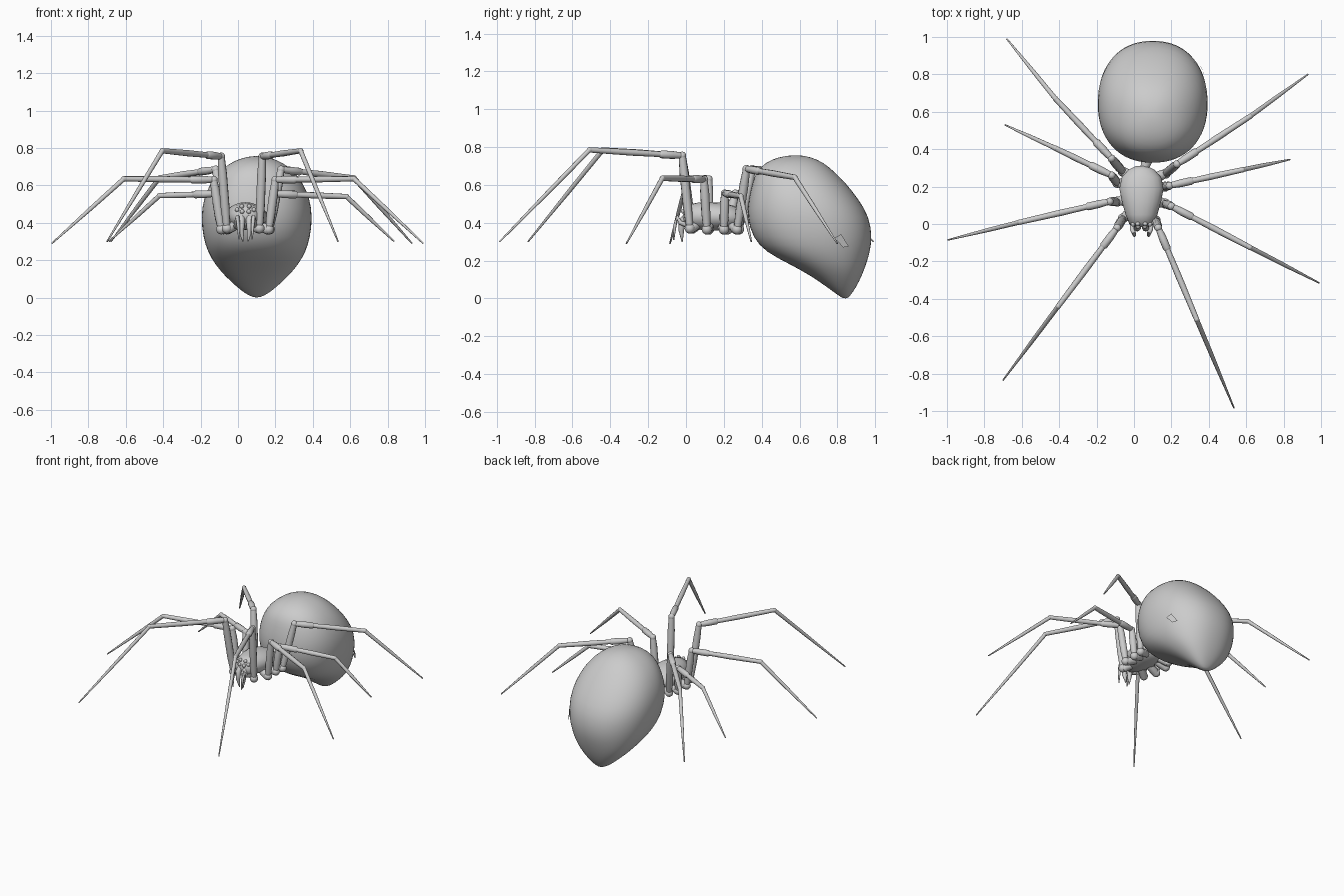
import bpy, bmesh, math
from mathutils import Vector

cube = bpy.data.objects.get("Cube")
if cube:
    bpy.data.objects.remove(cube, do_unlink=True)

grey = bpy.data.materials.new("plain_grey")
grey.use_nodes = True
grey.diffuse_color = (0.6, 0.6, 0.6, 1)
grey.node_tree.nodes["Principled BSDF"].inputs["Base Color"].default_value = (0.6, 0.6, 0.6, 1)


def finish(name, bm, angle=60):
    """Turn a bmesh into a smooth shaded object."""
    bmesh.ops.recalc_face_normals(bm, faces=bm.faces)
    mesh = bpy.data.meshes.new(name)
    bm.to_mesh(mesh)
    bm.free()
    mesh.materials.append(grey)
    obj = bpy.data.objects.new(name, mesh)
    bpy.context.collection.objects.link(obj)
    bpy.ops.object.select_all(action="DESELECT")
    obj.select_set(True)
    bpy.context.view_layer.objects.active = obj
    bpy.ops.object.shade_smooth_by_angle(angle=math.radians(angle))
    return obj


def loft(bm, rings):
    """Bridge equal rings of points and cap both ends."""
    rows = [[bm.verts.new(p) for p in ring] for ring in rings]
    n = len(rows[0])
    for a, b in zip(rows, rows[1:]):
        for i in range(n):
            j = (i + 1) % n
            bm.faces.new((a[i], a[j], b[j], b[i]))
    bm.faces.new(rows[0])
    bm.faces.new(rows[-1])


def tube(bm, points, radii, n=10):
    """Tapered tube whose rings follow the path without twisting."""
    pts = [Vector(p) for p in points]
    rings, side = [], None
    for i, p in enumerate(pts):
        before = (p - pts[i - 1]).normalized() if i else Vector()
        after = (pts[i + 1] - p).normalized() if i < len(pts) - 1 else Vector()
        d = (before + after).normalized()
        side = d.orthogonal() if side is None else side - d * side.dot(d)
        side.normalize()
        up = d.cross(side)
        rings.append([p + radii[i] * (side * math.cos(a) + up * math.sin(a))
                      for a in (math.tau * k / n for k in range(n))])
    loft(bm, rings)


def ball(bm, centre, size):
    made = bmesh.ops.create_uvsphere(bm, u_segments=16, v_segments=10, radius=1)["verts"]
    bmesh.ops.scale(bm, vec=size, verts=made)
    bmesh.ops.translate(bm, vec=centre, verts=made)


# Abdomen: stacked horizontal rings (height, front, back, half width)
SECTIONS = [(0, .83, .855, .015), (.02, .80, .872, .06), (.06, .745, .9, .11),
            (.12, .66, .93, .175), (.18, .55, .953, .225), (.245, .42, .973, .263),
            (.32, .352, .985, .287), (.43, .32, .972, .30), (.53, .33, .91, .285),
            (.61, .35, .845, .25), (.67, .37, .785, .205), (.72, .42, .725, .145),
            (.748, .49, .66, .075), (.757, .56, .60, .02)]


def round_power(v, power=0.9):
    return math.copysign(abs(v) ** power, v)


def abdomen_point(section, angle, grow=0):
    z, front, back, half = section
    return Vector((.10 + (half + grow) * round_power(math.cos(angle)),
                   (front + back) / 2 + ((back - front) / 2 + grow) * round_power(math.sin(angle)), z))


bm = bmesh.new()
loft(bm, [[abdomen_point(s, math.tau * k / 32) for k in range(32)] for s in SECTIONS])
abdomen = finish("abdomen", bm, 80)
sub = abdomen.modifiers.new("smooth", "SUBSURF")
sub.levels = sub.render_levels = 1

# Small flat patch on the left flank of the abdomen
bm = bmesh.new()
patch = [(.34, .78 + .04), (.32, .785), (.27, .83), (.275, .86)]
corners = []
for z, y in patch:
    t = (y - .668) / .315
    corners.append(bm.verts.new((.107 + .288 * (1 - abs(t) ** 2.2) ** .45, y, z)))
bm.faces.new(corners)
finish("flank_patch", bm)

# Head and thorax: rings along y (y, half width, bottom, top)
bm = bmesh.new()
rings = []
for y, half, low, high in [(-.015, .04, .40, .46), (0, .065, .38, .49), (.05, .085, .365, .505),
                           (.12, .105, .36, .51), (.19, .118, .36, .505), (.25, .105, .365, .49),
                           (.29, .07, .38, .47), (.31, .03, .40, .45)]:
    mid, tall = (low + high) / 2, (high - low) / 2
    rings.append([(.04 + half * math.cos(a), y, mid + tall * math.sin(a))
                  for a in (math.tau * k / 20 for k in range(20))])
loft(bm, rings)
finish("head_and_thorax", bm)

# Waist joining thorax and abdomen
bm = bmesh.new()
tube(bm, [(.045, .27, .42), (.06, .31, .425), (.08, .37, .43)], [.03, .025, .035], 12)
finish("waist", bm)

# Eyes, jaws, fangs and feelers, mirrored about the head centre
for side, label in ((1, "left"), (-1, "right")):
    bm = bmesh.new()
    for dx, y, z in ((.018, -.014, .46), (.045, -.002, .47), (.02, 0, .488)):
        ball(bm, (.04 + side * dx, y, z), (.012, .012, .012))
    finish(label + "_eyes", bm)
    bm = bmesh.new()
    x = .04 + side * .022
    tube(bm, [(x, .01, .44), (x, -.02, .41), (x, -.025, .36), (x - side * .008, -.02, .30)],
         [.018, .02, .015, .003])
    finish(label + "_jaw_and_fang", bm)
    bm = bmesh.new()
    x = .04 + side * .05
    tube(bm, [(x, .03, .38), (x, -.03, .40), (x - side * .008, -.045, .43),
              (x - side * .012, -.06, .38), (x - side * .015, -.065, .31)],
         [.014, .012, .012, .009, .003])
    finish(label + "_feeler", bm)

# Legs: hip, top of the upright part, knee, tip
LEGS = {
    "left_leg_1": [(.115, .02, .37), (.13, -.02, .755), (.335, -.51, .785), (.535, -.985, .30)],
    "left_leg_2": [(.165, .11, .365), (.20, .095, .63), (.62, -.125, .635), (.99, -.315, .29)],
    "left_leg_3": [(.165, .20, .365), (.19, .205, .555), (.58, .29, .54), (.835, .345, .30)],
    "left_leg_4": [(.17, .27, .365), (.23, .32, .685), (.62, .575, .64), (.93, .80, .29)],
    "right_leg_1": [(-.06, .03, .37), (-.09, -.02, .755), (-.405, -.44, .785), (-.70, -.835, .30)],
    "right_leg_2": [(-.09, .12, .365), (-.13, .12, .63), (-.61, .01, .635), (-.995, -.085, .29)],
    "right_leg_3": [(-.09, .22, .365), (-.12, .26, .555), (-.42, .405, .545), (-.69, .53, .30)],
    "right_leg_4": [(-.06, .28, .365), (-.12, .35, .685), (-.42, .67, .64), (-.68, .99, .30)],
}
for name, joints in LEGS.items():
    hip, top, knee, tip = map(Vector, joints)
    root = Vector((.04 + (hip.x - .04) * .4, hip.y * .7 + .05, .39))
    along = (knee - top).normalized()
    cuff = top + along * .12
    bm = bmesh.new()
    # Hip and upright thigh
    tube(bm, [root, root.lerp(hip, .7), hip + Vector((0, 0, -.01))], [.022, .028, .022])
    ball(bm, hip, (.027, .027, .027))
    tube(bm, [hip, hip.lerp(top, .3), hip.lerp(top, .75), top], [.018, .024, .024, .019])
    ball(bm, top, (.021, .021, .021))
    # Swollen cuff, shank and foot
    tube(bm, [top, top + along * .06, cuff, cuff + along * .01], [.016, .021, .021, .015])
    tube(bm, [cuff, cuff.lerp(knee, .4), knee], [.015, .017, .014])
    ball(bm, knee, (.0145, .0145, .0145))
    tube(bm, [knee, knee.lerp(tip, .45), tip], [.013, .011, .004])
    finish(name, bm)
